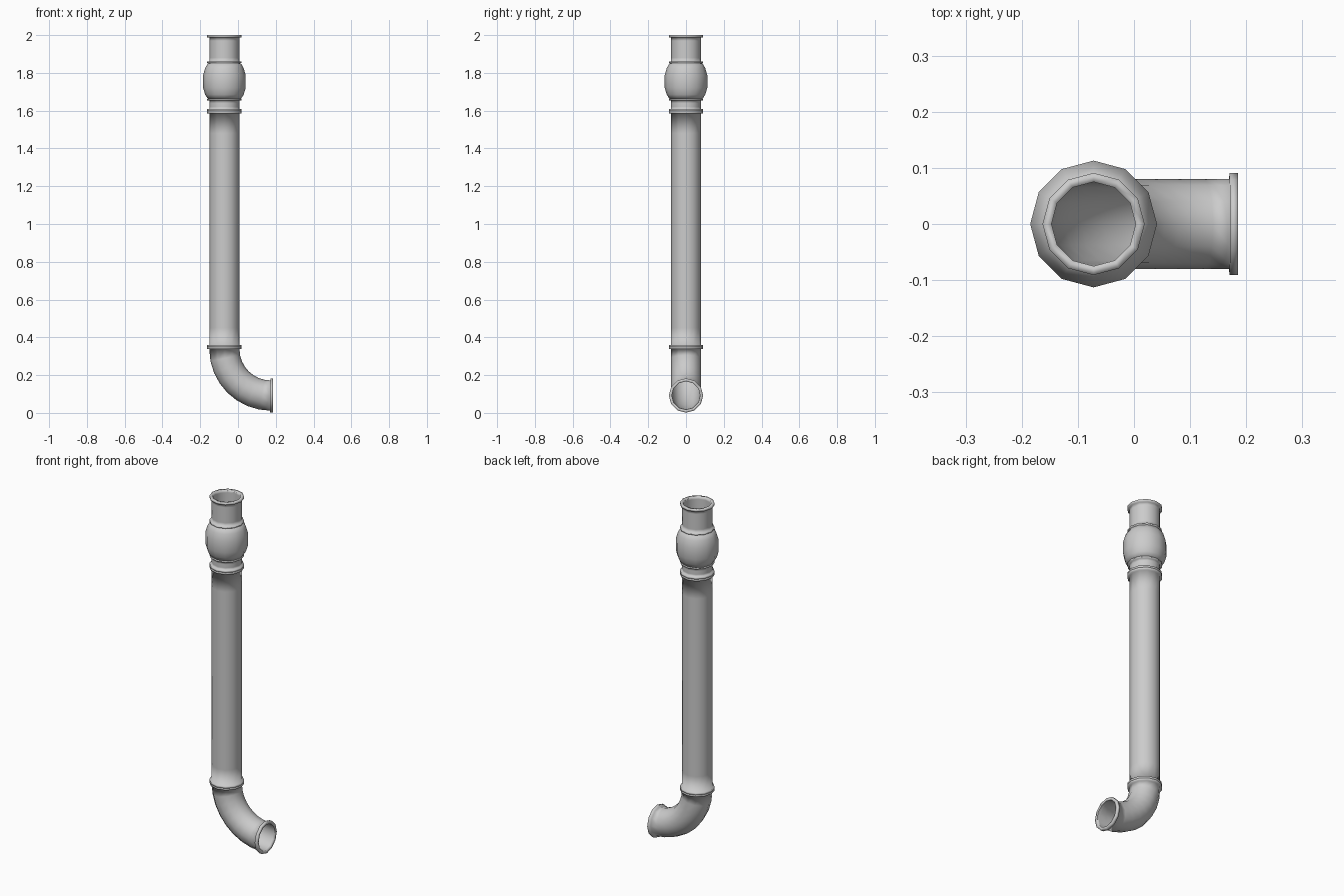
import bpy
import bmesh
from math import sin, cos, pi
from mathutils import Vector

if "Cube" in bpy.data.objects:
    bpy.data.objects.remove(bpy.data.objects["Cube"], do_unlink=True)

SIDES = 12
AXIS_X = -0.072          # upright pipe axis
BEND_Z = 0.337           # where the elbow starts
OUTLET_Z = 0.092         # axis height of the outlet
BEND = BEND_Z - OUTLET_Z
PIPE, FLANGE, BORE = 0.08, 0.091, 0.075

metal = bpy.data.materials.new("grey metal")
metal.use_nodes = True
metal.diffuse_color = (0.6, 0.6, 0.6, 1)
metal.node_tree.nodes["Principled BSDF"].inputs["Base Color"].default_value = (0.6, 0.6, 0.6, 1)


def ring_at(station, radius):
    """Ring around the pipe axis; station is height, or below BEND_Z the arc length."""
    drop = max(0, BEND_Z - station)
    angle = min(drop / BEND, pi / 2)
    tail = max(0, drop - BEND * pi / 2)
    centre = Vector((AXIS_X + BEND * (1 - cos(angle)) + tail, 0,
                     max(station, BEND_Z) - BEND * sin(angle)))
    across = Vector((cos(angle), 0, sin(angle)))
    side = Vector((0, 1, 0))
    return [centre + radius * (across * cos(a) + side * sin(a))
            for a in (2 * pi * i / SIDES for i in range(SIDES))]


def tube(name, profile):
    """Skin a row of (station, radius) rings running from top to bottom."""
    bm = bmesh.new()
    rings = [[bm.verts.new(p) for p in ring_at(s, r)] for s, r in profile]
    for upper, lower in zip(rings, rings[1:]):
        for i in range(SIDES):
            j = (i + 1) % SIDES
            face = bm.faces.new((upper[j], upper[i], lower[i], lower[j]))
            face.smooth = True
    mesh = bpy.data.meshes.new(name)
    bm.to_mesh(mesh)
    bm.free()
    mesh.materials.append(metal)
    obj = bpy.data.objects.new(name, mesh)
    bpy.context.collection.objects.link(obj)


def collar(top, bottom):
    """Raised flange between two stations."""
    return [(top, PIPE), (top, FLANGE), (bottom, FLANGE), (bottom, PIPE)]


def lengths(start, end, steps):
    return [start + (end - start) * i / steps for i in range(steps + 1)]


outlet = BEND_Z - BEND * pi / 2
end = outlet - (0.185 - AXIS_X - BEND)

# Upper fitting: open mouth, neck, bulb and lower neck
bulb = [(1.85, 0.088), (1.825, 0.102), (1.787, 0.113), (1.722, 0.113), (1.685, 0.102), (1.663, 0.088)]
tube("upper_fitting",
     [(1.985, BORE), (2.0, BORE)] + collar(2.0, 1.988)[1:]
     + [(1.97, PIPE), (1.88, PIPE)] + collar(1.86, 1.852)
     + bulb + collar(1.663, 1.655)
     + [(1.64, PIPE), (1.62, PIPE)] + collar(1.608, 1.597))

# Long straight pipe with a flange at each end
tube("straight_pipe", collar(1.597, 1.585) + [(1.48, PIPE), (0.45, PIPE)]
     + collar(0.36, 0.348))

# Elbow with its outlet flange
tube("elbow", collar(0.348, BEND_Z)
     + [(s, PIPE) for s in lengths(BEND_Z, outlet, 8)[1:-1]]
     + [(end + 0.015, PIPE), (end + 0.015, FLANGE), (end, FLANGE), (end, BORE),
        (end + 0.015, BORE)])

# Bore running through the whole pipe, facing inwards
tube("inner_wall", [(s, BORE) for s in
                    lengths(end, outlet, 1)[:-1] + lengths(outlet, BEND_Z, 8) + [0.45, 1.48, 2.0]])
